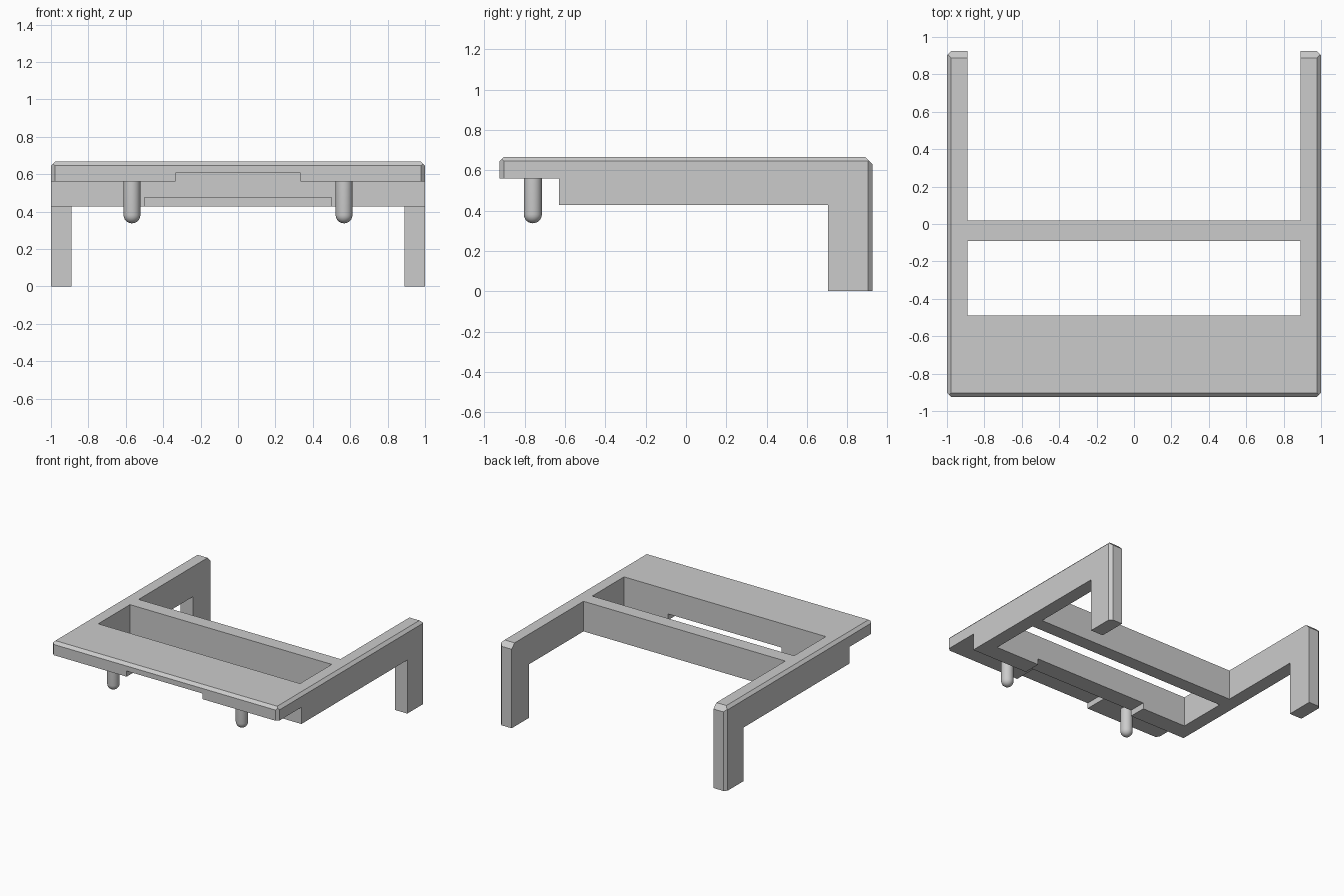
import bpy
import bmesh
import math
from mathutils import Vector

default = bpy.data.objects.get("Cube")
if default:
    bpy.data.objects.remove(default, do_unlink=True)

grey = bpy.data.materials.new("light grey")
grey.use_nodes = True
colour = (0.6, 0.6, 0.6, 1)
grey.diffuse_color = colour
grey.node_tree.nodes["Principled BSDF"].inputs["Base Color"].default_value = colour


def add_object(name, bm):
    bmesh.ops.recalc_face_normals(bm, faces=bm.faces)
    mesh = bpy.data.meshes.new(name)
    bm.to_mesh(mesh)
    bm.free()
    mesh.materials.append(grey)
    obj = bpy.data.objects.new(name, mesh)
    bpy.context.collection.objects.link(obj)
    return obj


def box(x, y, z):
    """Box bounded by the given (low, high) ranges."""
    bm = bmesh.new()
    bmesh.ops.create_cube(bm, size=1)
    for v in bm.verts:
        v.co = [r[0] if c < 0 else r[1] for c, r in zip(v.co, (x, y, z))]
    return bm


FRONT, BACK, TOP = -0.925, 0.925, 0.667
WALL, INNER = -0.63, 0.89      # front face of the drop wall, inside of the arms
CH, CH_BACK = 0.022, 0.037     # chamfer sizes

# Outer block with chamfered top rim and vertical corners
block = box((-1, 1), (FRONT, BACK), (0, TOP))
chamfers = [((0, FRONT + CH, TOP), (0, -1, 1)),
            ((0, BACK - CH_BACK, TOP), (0, 1, 1))]
for s in (-1, 1):
    chamfers.append(((s * (1 - CH), 0, TOP), (s, 0, 1)))
    chamfers.append(((s * (1 - CH), FRONT, 0), (s, -1, 0)))
    chamfers.append(((s * (1 - CH), BACK, 0), (s, 1, 0)))
for point, normal in chamfers:
    cut = bmesh.ops.bisect_plane(block, geom=block.verts[:] + block.edges[:] + block.faces[:],
                                 plane_co=Vector(point), plane_no=Vector(normal), clear_outer=True)
    edges = [e for e in cut["geom_cut"] if isinstance(e, bmesh.types.BMEdge)]
    bmesh.ops.holes_fill(block, edges=edges)
frame = add_object("frame", block)

# Cut the frame down to plate, drop wall, crossbar, arms and legs
cuts = {
    "rear_gap": ((-INNER, INNER), (0.02, 2), (-1, 2)),
    "opening": ((-INNER, INNER), (-0.49, -0.09), (-1, 2)),
    "front_undercut": ((-2, 2), (-2, WALL), (-1, 0.56)),
    "arm_undercut": ((-2, 2), (-0.8, 0.705), (-1, 0.427)),
    "wall_notch": ((-0.5, 0.5), (-0.7, -0.4), (0.2, 0.475)),
    "plate_recess": ((-0.335, 0.335), (-2, WALL), (0.5, 0.605)),
}
bpy.context.view_layer.objects.active = frame
for name, ranges in cuts.items():
    cutter = add_object(name, box(*ranges))
    cutter.hide_render = True
    mod = frame.modifiers.new(name, "BOOLEAN")
    mod.operation = "DIFFERENCE"
    mod.solver = "EXACT"
    mod.object = cutter
    bpy.ops.object.modifier_apply(modifier=name)
    bpy.data.objects.remove(cutter, do_unlink=True)

# Round-ended locating pegs below the plate
RADIUS, TIP, ROOT = 0.045, 0.337, 0.57
for name, x in (("right_peg", -0.567), ("left_peg", 0.567)):
    bm = bmesh.new()
    profile = [(0, 0, ROOT), (RADIUS, 0, ROOT)]
    for i in range(7):
        a = math.radians(15 * i)
        profile.append((RADIUS * math.cos(a), 0, TIP + RADIUS * (1 - math.sin(a))))
    verts = [bm.verts.new(p) for p in profile]
    edges = [bm.edges.new(pair) for pair in zip(verts, verts[1:])]
    bmesh.ops.spin(bm, geom=verts + edges, cent=(0, 0, 0), axis=(0, 0, 1),
                   angle=math.tau, steps=32)
    bmesh.ops.remove_doubles(bm, verts=bm.verts, dist=0.0005)
    peg = add_object(name, bm)
    peg.location = (x, -0.76, 0)
    bpy.ops.object.select_all(action="DESELECT")
    peg.select_set(True)
    bpy.context.view_layer.objects.active = peg
    bpy.ops.object.shade_smooth_by_angle(angle=math.radians(40))
